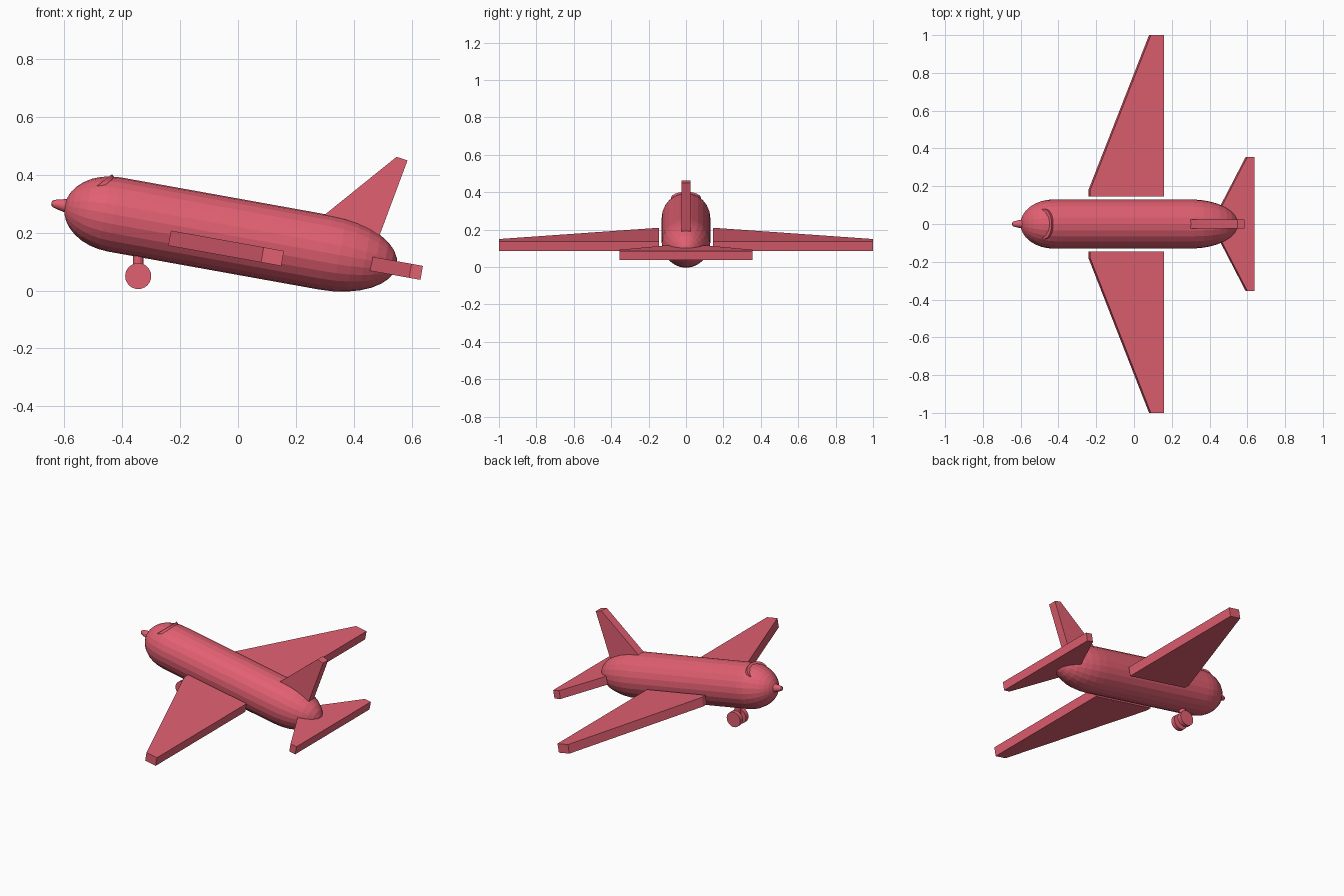
import bpy, bmesh, math
from mathutils import Matrix, Vector

cube = bpy.data.objects.get("Cube")
if cube:
    bpy.data.objects.remove(cube, do_unlink=True)

red = bpy.data.materials.new("coral red")
red.use_nodes = True
colour = (0.75, 0.115, 0.165, 1)
red.diffuse_color = colour
red.node_tree.nodes["Principled BSDF"].inputs["Base Color"].default_value = colour

# Airframe coordinates: x runs aft along the fuselage, pitched nose-up
AIRFRAME = Matrix.Translation((0, 0, 0.186)) @ Matrix.Rotation(math.radians(10.2), 4, 'Y')
ALONG_X = Matrix.Rotation(math.pi / 2, 4, 'Y')
ALONG_Y = Matrix.Rotation(math.pi / 2, 4, 'X')
R = 0.13


def finish(name, bm, matrix=Matrix()):
    bmesh.ops.transform(bm, matrix=matrix, verts=bm.verts)
    bmesh.ops.recalc_face_normals(bm, faces=bm.faces)
    mesh = bpy.data.meshes.new(name)
    bm.to_mesh(mesh)
    bm.free()
    mesh.materials.append(red)
    obj = bpy.data.objects.new(name, mesh)
    bpy.context.collection.objects.link(obj)
    return obj


def lathe(name, profile, sides=24):
    """Revolve (x, radius) pairs around the fuselage axis."""
    bm = bmesh.new()
    rings = []
    for x, r in profile:
        angles = [2 * math.pi * i / sides for i in range(sides)]
        rings.append([bm.verts.new((x, r * math.sin(t), r * math.cos(t))) for t in angles])
    for a, b in zip(rings, rings[1:]):
        for i in range(sides):
            j = (i + 1) % sides
            bm.faces.new((a[i], a[j], b[j], b[i]))
    bm.faces.new(rings[0])
    bm.faces.new(rings[-1])
    return finish(name, bm, AIRFRAME)


def slab(name, outline, depth, matrix):
    """Extrude a flat outline by a depth vector."""
    bm = bmesh.new()
    face = bm.faces.new([bm.verts.new(p) for p in outline])
    new = bmesh.ops.extrude_face_region(bm, geom=[face])["geom"]
    verts = [v for v in new if isinstance(v, bmesh.types.BMVert)]
    bmesh.ops.translate(bm, vec=Vector(depth), verts=verts)
    return finish(name, bm, matrix)


def cylinder(name, radius, length, matrix, sides=24):
    bm = bmesh.new()
    bmesh.ops.create_cone(bm, cap_ends=True, segments=sides, radius1=radius,
                          radius2=radius, depth=length)
    return finish(name, bm, matrix)


# Fuselage: tube with half-ellipsoid nose and tail
FRONT, REAR, NOSE, TAIL, STEPS = -0.434, 0.308, 0.175, 0.25, 8
steps = [math.pi / 2 * i / STEPS for i in range(STEPS)]
nose = [(FRONT - NOSE * math.sin(t), R * math.cos(t)) for t in steps]
tail = [(REAR + TAIL * math.sin(t), R * math.cos(t)) for t in steps]
lathe("fuselage", [(FRONT - NOSE, 0.003)] + nose[::-1] + tail + [(REAR + TAIL, 0.003)])

# Spinner
lathe("spinner", [(-0.655, 0.006), (-0.65, 0.012), (-0.63, 0.018), (-0.605, 0.023), (-0.58, 0.026)])

# Windscreen: tilted drum showing just above the nose
cylinder("windscreen", 0.08, 0.09,
         Matrix.Translation((-0.452, 0, 0.335)) @ Matrix.Rotation(math.radians(-38), 4, 'Y')
         @ Matrix.Diagonal((0.68, 1.0, 0.95, 1)))

# Wings
for side, label in ((1, "left"), (-1, "right")):
    plan = [(-0.232, 0.145), (-0.232, 0.18), (0.094, 1.0), (0.165, 1.0), (0.165, 0.145)]
    slab(label + "_wing", [(x, side * -y * -1, -0.073) for x, y in plan], (0, 0, 0.053), AIRFRAME)

# Tailplane, one piece through the tail
half = [(0.607, 0.355), (0.647, 0.355)]
plan = [(0.42, 0)] + half + [(x, -y) for x, y in half[::-1]]
slab("tailplane", [(x, y, -0.035) for x, y in plan], (0, 0, 0.049), AIRFRAME)

# Tail fin
fin = [(0.25, 0.222), (0.548, 0.462), (0.586, 0.45), (0.463, 0.12)]
slab("tail_fin", [(x, -0.025, z) for x, z in fin], (0, 0.05, 0), Matrix())

# Nose gear
cylinder("gear_strut", 0.018, 0.14, Matrix.Translation((-0.345, 0, 0.12)), 16)
for side, label in ((1, "left"), (-1, "right")):
    cylinder(label + "_wheel", 0.045, 0.026,
             Matrix.Translation((-0.345, side * 0.027, 0.05)) @ ALONG_Y)
